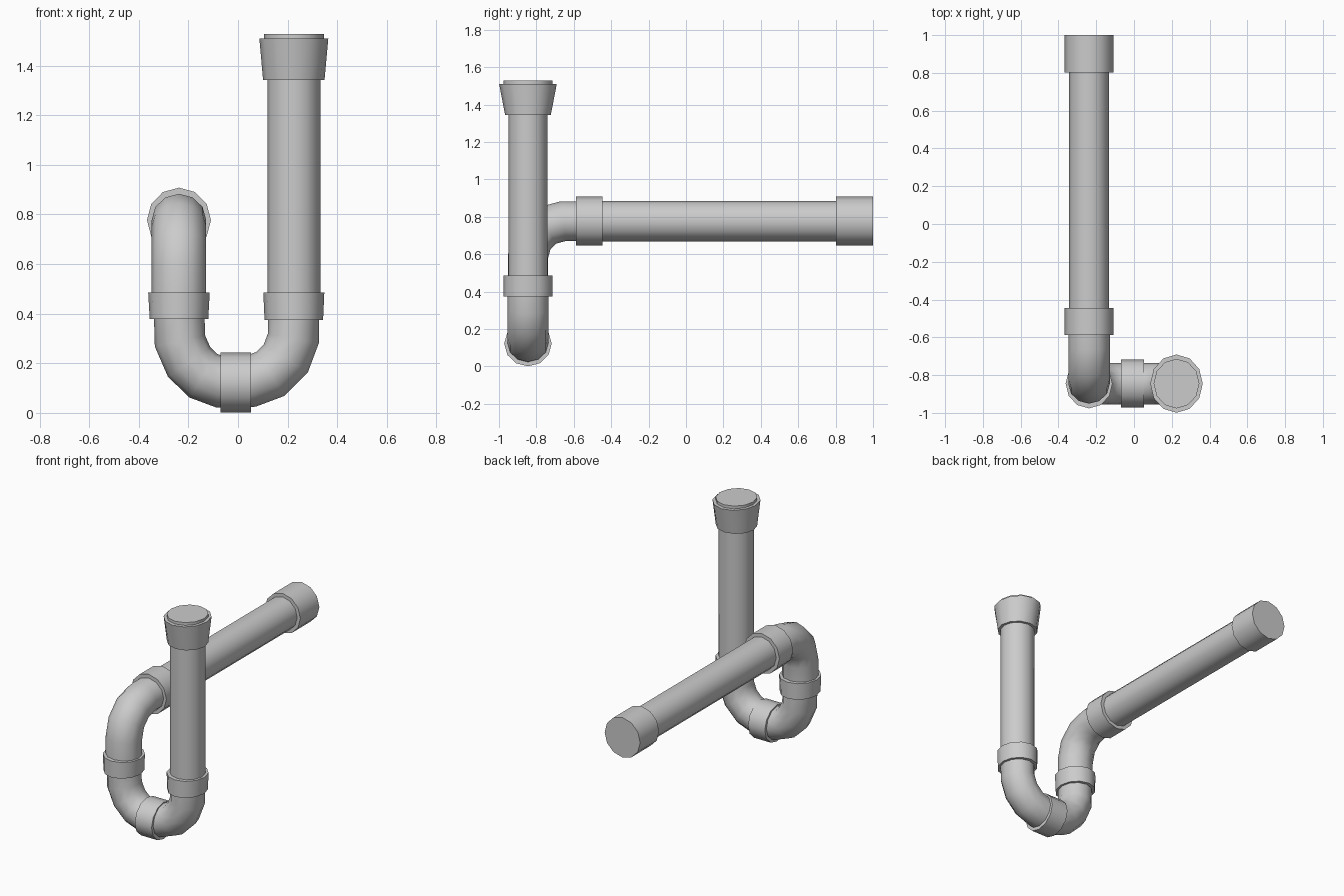
import bpy, bmesh
from math import sin, cos, pi, radians
from mathutils import Vector

if "Cube" in bpy.data.objects:
    bpy.data.objects.remove(bpy.data.objects["Cube"])

SIDES = 12
X, Y = Vector((1, 0, 0)), Vector((0, 1, 0))


def tube(name, path, n, radii):
    """Sweep a closed 12-sided tube along a planar path with plane normal n.
    radii: one (across-plane, in-plane) pair for all points, or a list of pairs."""
    pts = [Vector(p) for p in path]
    if not isinstance(radii, list):
        radii = [radii] * len(pts)
    bm = bmesh.new()
    rings = []
    for i, p in enumerate(pts):
        a = (p - pts[i - 1]).normalized() if i else None
        b = (pts[i + 1] - p).normalized() if i < len(pts) - 1 else None
        # at a step in radius two path points coincide
        dirs = [d for d in (a, b) if d and d.length > 0.5]
        t = sum(dirs, Vector()).normalized()
        miter = 1 / t.dot(dirs[0])
        v = t.cross(n)
        ru, rv = radii[i]
        rings.append([bm.verts.new(p + n * ru * cos(2 * pi * k / SIDES)
                                   + v * rv * miter * sin(2 * pi * k / SIDES))
                      for k in range(SIDES)])
    for r0, r1 in zip(rings, rings[1:]):
        for k in range(SIDES):
            j = (k + 1) % SIDES
            bm.faces.new((r0[k], r0[j], r1[j], r1[k]))
    bm.faces.new(rings[0])
    bm.faces.new(rings[-1])
    bmesh.ops.recalc_face_normals(bm, faces=bm.faces)
    me = bpy.data.meshes.new(name)
    bm.to_mesh(me)
    bm.free()
    for f in me.polygons:
        f.use_smooth = True
    me.set_sharp_from_angle(angle=radians(42))
    ob = bpy.data.objects.new(name, me)
    bpy.context.collection.objects.link(ob)
    return ob


YC = -0.845            # plane of the U bend
XR, XL = 0.225, -0.238  # inlet and outlet legs
ZH = 0.777             # height of the outlet pipe

# inlet leg with flared fitting on top
tube("inlet_pipe", [(XR, YC, 0.40), (XR, YC, 1.40)], X, (0.107, 0.105))
tube("inlet_flare", [(XR, YC, 1.343), (XR, YC, 1.51), (XR, YC, 1.51), (XR, YC, 1.528)], X,
     [(0.124, 0.122), (0.139, 0.154), (0.121, 0.131), (0.121, 0.131)])

# U bend, two halves joined under the middle collar
tube("trap_bend_right", [(x, YC, z) for x, z in
     [(XR, 0.43), (0.223, 0.30), (0.193, 0.22), (0.13, 0.157), (0.05, 0.127), (0.0, 0.124)]],
     Y, (0.110, 0.103))
tube("trap_bend_left", [(x, YC, z) for x, z in
     [(XL, 0.43), (-0.234, 0.29), (-0.197, 0.205), (-0.14, 0.15), (-0.07, 0.124), (-0.02, 0.123)]],
     Y, (0.110, 0.102))

# elbow turning to the back
R = 0.19
elbow = [(XL, YC, 0.43)]
for k in range(4):
    a = k * pi / 6
    elbow.append((XL, YC + R - R * cos(a), ZH - R + R * sin(a)))
elbow.append((XL, -0.50, ZH))
tube("outlet_elbow", elbow, X, (0.110, 0.106))

# outlet pipe
tube("outlet_pipe", [(XL, -0.52, ZH), (XL, 0.95, ZH)], X, (0.106, 0.108))

# collars: name, start, end, plane normal, radii at start and end
collars = [
    ("collar_inlet", (XR, YC, 0.375), (XR, YC, 0.485), X, (0.118, 0.131), (0.123, 0.131)),
    ("collar_outlet_leg", (XL, YC, 0.378), (XL, YC, 0.485), X, (0.118, 0.131), (0.124, 0.131)),
    ("collar_middle", (-0.07, YC, 0.122), (0.052, YC, 0.122), Y, (0.127, 0.121), (0.127, 0.121)),
    ("collar_elbow", (XL, -0.588, ZH), (XL, -0.446, ZH), X, (0.129, 0.131), (0.129, 0.131)),
    ("collar_wall", (XL, 0.803, ZH), (XL, 1.0, ZH), X, (0.129, 0.131), (0.129, 0.131)),
]
for name, p0, p1, n, r0, r1 in collars:
    tube(name, [p0, p1], n, [r0, r1])
